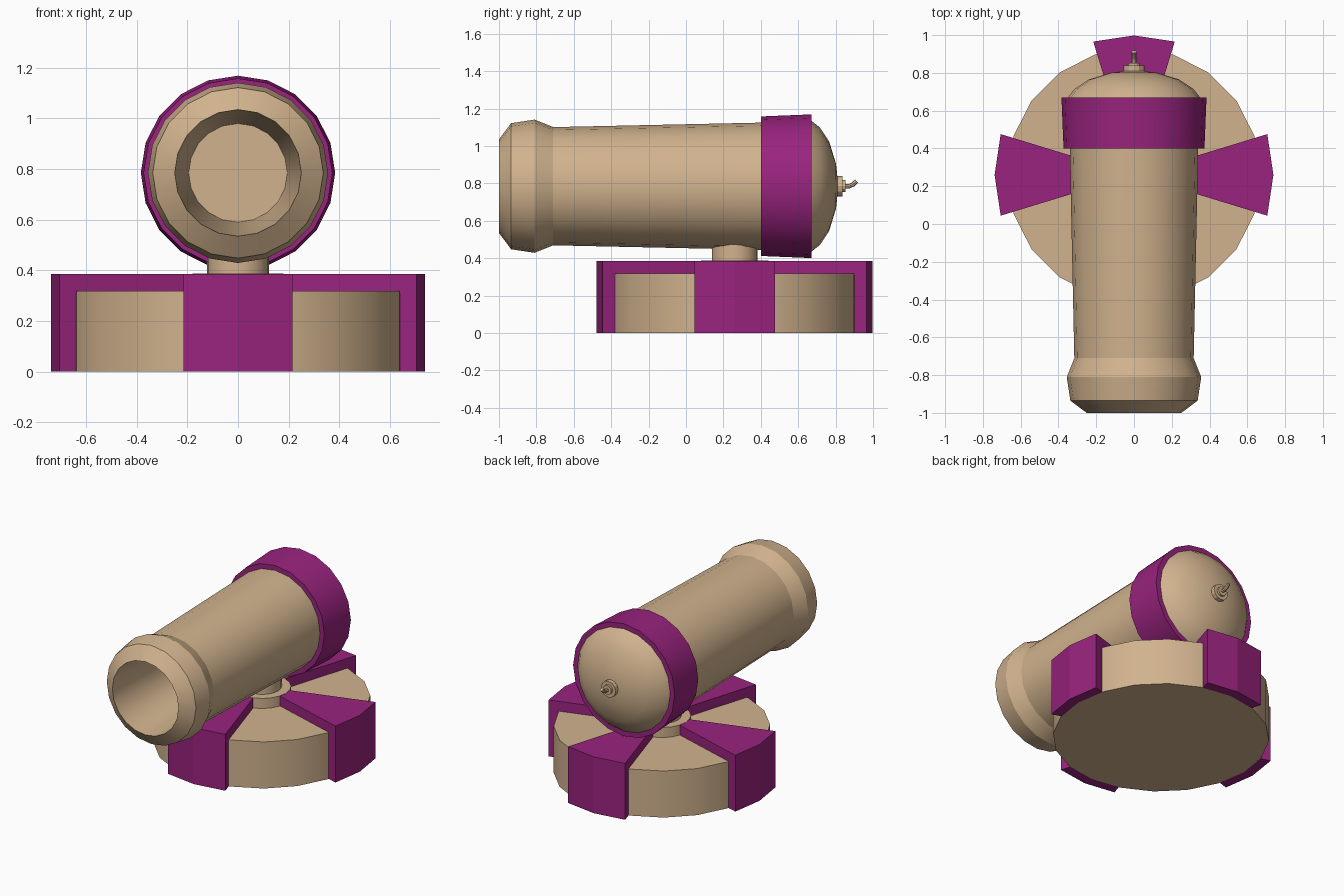
import bpy, bmesh, math
from mathutils import Vector, Matrix

if "Cube" in bpy.data.objects:
    bpy.data.objects.remove(bpy.data.objects["Cube"])


def material(name, rgb):
    m = bpy.data.materials.new(name)
    m.diffuse_color = (*rgb, 1)
    m.use_nodes = True
    m.node_tree.nodes["Principled BSDF"].inputs["Base Color"].default_value = m.diffuse_color
    return m


TAN = material("warm_tan", (0.64, 0.45, 0.27))
PURPLE = material("deep_purple", (0.32, 0.017, 0.21))
BASE_Y = 0.26     # centre of the turntable
AXIS_Z = 0.785    # height of the barrel axis


def finish(bm, name, mat, smooth=True):
    bmesh.ops.remove_doubles(bm, verts=bm.verts, dist=1e-5)
    bmesh.ops.recalc_face_normals(bm, faces=bm.faces)
    me = bpy.data.meshes.new(name)
    bm.to_mesh(me)
    bm.free()
    ob = bpy.data.objects.new(name, me)
    bpy.context.collection.objects.link(ob)
    me.materials.append(mat)
    if smooth:
        bpy.ops.object.select_all(action='DESELECT')
        ob.select_set(True)
        bpy.context.view_layer.objects.active = ob
        bpy.ops.object.shade_smooth_by_angle(angle=math.radians(22))
    return ob


def lathe(name, profile, mat, matrix, n=20, closed=False):
    """Revolve (radius, height) points about local z, then place by matrix."""
    bm = bmesh.new()
    rings = []
    for r, h in profile:
        if r == 0:
            rings.append([bm.verts.new((0, 0, h))] * n)
        else:
            rings.append([bm.verts.new((r * math.cos(2 * math.pi * i / n),
                                        r * math.sin(2 * math.pi * i / n), h))
                          for i in range(n)])
    pairs = list(zip(rings, rings[1:]))
    if closed:
        pairs.append((rings[-1], rings[0]))
    for a, b in pairs:
        for i in range(n):
            j = (i + 1) % n
            vs = list(dict.fromkeys((a[i], a[j], b[j], b[i])))
            if len(vs) > 2:
                bm.faces.new(vs)
    bm.transform(matrix)
    return finish(bm, name, mat)


UPRIGHT = Matrix.Translation((0, BASE_Y, 0))
# local z -> world +y for everything on the barrel axis
ALONG = Matrix.Translation((0, 0, AXIS_Z)) @ Matrix.Rotation(-math.pi / 2, 4, 'X')

# Turntable disc, hub and stem
lathe("base_disc", [(0, 0), (0.67, 0), (0.67, 0.318), (0, 0.318)], TAN, UPRIGHT)
lathe("base_hub", [(0, 0.30), (0.18, 0.30), (0.18, 0.387), (0, 0.387)], TAN, UPRIGHT)
lathe("stem", [(0, 0.37), (0.122, 0.37), (0.122, 0.52), (0, 0.52)], TAN, UPRIGHT)

# Four wedge brackets: L-shaped section swept over three angles
section = [(0.10, 0.31), (0.669, 0.31), (0.669, 0), (0.738, 0), (0.738, 0.385), (0.10, 0.385)]
for k, side in enumerate(("right", "back", "left", "front")):
    bm = bmesh.new()
    cuts = []
    for d in (-17, 0, 17):
        a = math.radians(90 * k + d)
        cuts.append([bm.verts.new((r * math.cos(a), r * math.sin(a) + BASE_Y, z))
                     for r, z in section])
    for a, b in zip(cuts, cuts[1:]):
        for i in range(6):
            j = (i + 1) % 6
            bm.faces.new((a[i], a[j], b[j], b[i]))
    bm.faces.new(cuts[0])
    bm.faces.new(cuts[-1])
    finish(bm, side + "_bracket", PURPLE, smooth=False)

# Barrel: bore floor, bore, muzzle flare, tube, rounded breech
lathe("barrel", [(0, -0.2), (0.195, -0.2), (0.25, -1.0), (0.337, -0.935),
                 (0.356, -0.81), (0.316, -0.71), (0.34, 0.40), (0.35, 0.67),
                 (0.315, 0.715), (0.24, 0.765), (0.12, 0.802), (0, 0.815)], TAN, ALONG)

# Reinforcing band
lathe("breech_band", [(0.335, 0.40), (0.373, 0.40), (0.384, 0.67), (0.345, 0.67)],
      PURPLE, ALONG, closed=True)

# Stepped fuse socket
lathe("fuse_socket", [(0, 0.79), (0.036, 0.79), (0.036, 0.81), (0.055, 0.81),
                      (0.055, 0.838), (0.032, 0.838), (0.032, 0.852), (0, 0.852)],
      TAN, ALONG, n=12)

# Bent fuse: round section along a short path
path = [Vector((0, y, z)) for y, z in
        ((0.84, 0.785), (0.872, 0.785), (0.892, 0.794), (0.912, 0.812))]
bm = bmesh.new()
rings = []
for i, p in enumerate(path):
    t = (path[min(i + 1, 3)] - path[max(i - 1, 0)]).normalized()
    up = Vector((1, 0, 0)).cross(t)
    rings.append([bm.verts.new(p + 0.012 * (Vector((1, 0, 0)) * math.cos(a) + up * math.sin(a)))
                  for a in (math.tau * s / 8 for s in range(8))])
for a, b in zip(rings, rings[1:]):
    for i in range(8):
        j = (i + 1) % 8
        bm.faces.new((a[i], a[j], b[j], b[i]))
bm.faces.new(rings[0])
bm.faces.new(rings[-1])
finish(bm, "fuse", TAN)
